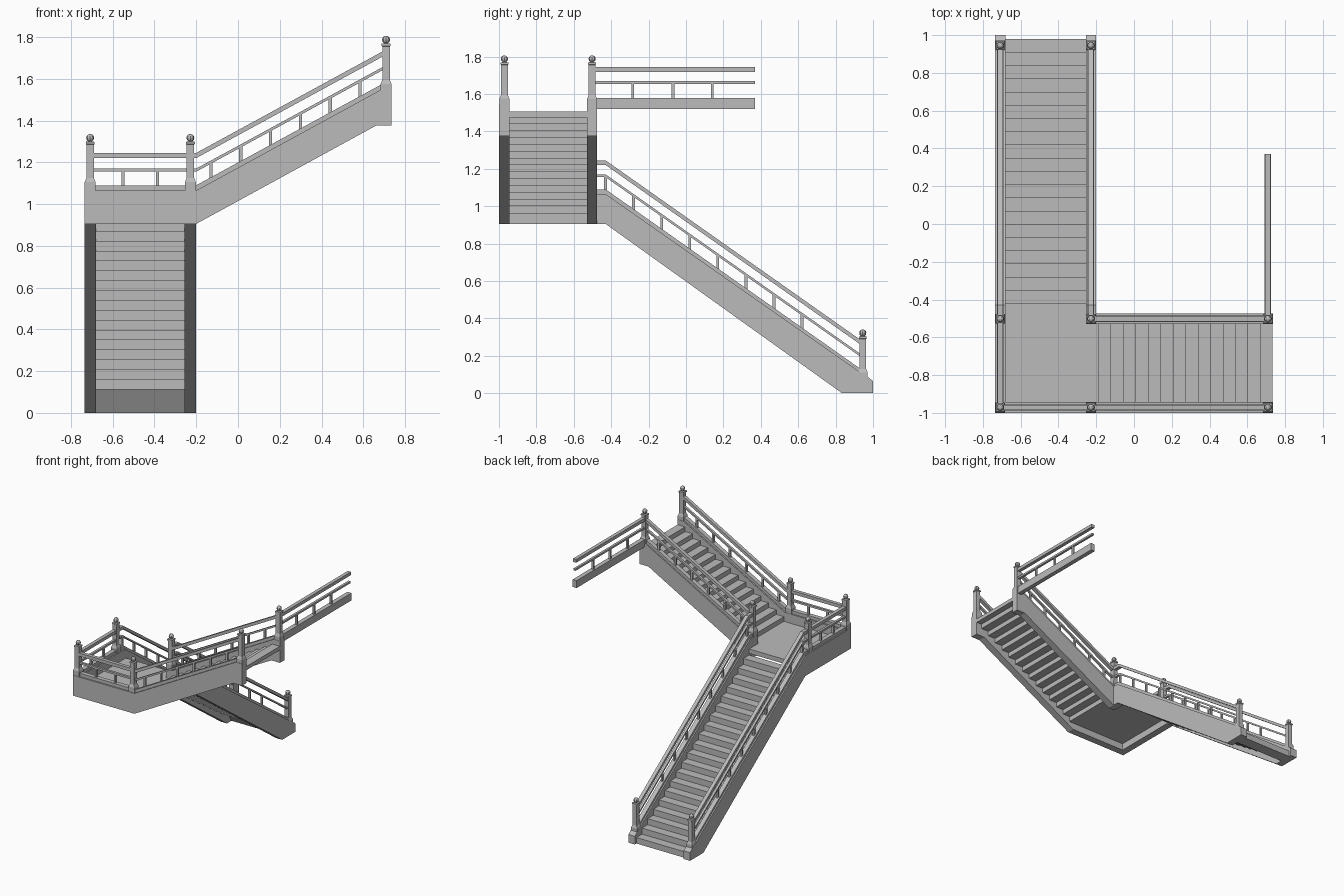
import bpy
import bmesh
from mathutils import Matrix

cube = bpy.data.objects.get("Cube")
if cube:
    bpy.data.objects.remove(cube, do_unlink=True)

stone = bpy.data.materials.new("plain_grey")
stone.use_nodes = True
GREY = (0.5, 0.5, 0.5, 1)
stone.diffuse_color = GREY
stone.node_tree.nodes["Principled BSDF"].inputs["Base Color"].default_value = GREY


def finish(name, bm):
    bmesh.ops.recalc_face_normals(bm, faces=bm.faces)
    mesh = bpy.data.meshes.new(name)
    bm.to_mesh(mesh)
    bm.free()
    mesh.materials.append(stone)
    obj = bpy.data.objects.new(name, mesh)
    bpy.context.collection.objects.link(obj)
    return obj


def add_slab(bm, profile, axis, lo, hi):
    """Extrude a (run, z) outline; the run goes along x or y."""
    place = (lambda u, w, z: (u, w, z)) if axis == "x" else (lambda u, w, z: (w, u, z))
    face = bm.faces.new([bm.verts.new(place(u, lo, z)) for u, z in profile])
    new = bmesh.ops.extrude_face_region(bm, geom=[face])["geom"]
    shift = place(0, hi - lo, 0)
    bmesh.ops.translate(bm, vec=shift, verts=[v for v in new if isinstance(v, bmesh.types.BMVert)])


def slab(name, profile, axis, lo, hi):
    bm = bmesh.new()
    add_slab(bm, profile, axis, lo, hi)
    return finish(name, bm)


def height(path, u):
    for (a, za), (b, zb) in zip(path, path[1:]):
        if a <= u <= b:
            return za + (zb - za) * (u - a) / (b - a)
    return path[-1][1]


def balustrade(name, path, axis, centre, posts, base=(0, 0.025)):
    """Base rail, middle rail, handrail and short balusters along a path."""
    bm = bmesh.new()
    for lo, hi, width in ((*base, 0.035), (0.09, 0.105, 0.018), (0.155, 0.18, 0.028)):
        outline = [(u, z + lo) for u, z in path] + [(u, z + hi) for u, z in reversed(path)]
        add_slab(bm, outline, axis, centre - width / 2, centre + width / 2)
    r = 0.0075
    for u in posts:
        a, b = height(path, u - r), height(path, u + r)
        foot, head = base[1] - 0.003, 0.093
        add_slab(bm, [(u - r, a + foot), (u + r, b + foot), (u + r, b + head), (u - r, a + head)],
                 axis, centre - r, centre + r)
    return finish(name, bm)


def newel(name, x, y, deck):
    """Square post with a flared foot, a cap, a neck and a faceted finial."""
    bm = bmesh.new()
    rings = ((-0.05, 0.026), (0.015, 0.026), (0.035, 0.018), (0.195, 0.018),
             (0.197, 0.021), (0.208, 0.021), (0.21, 0.01), (0.22, 0.01))
    prev = None
    for dz, r in rings:
        ring = [bm.verts.new((x + sx * r, y + sy * r, deck + dz))
                for sx, sy in ((-1, -1), (1, -1), (1, 1), (-1, 1))]
        if prev:
            for i in range(4):
                j = (i + 1) % 4
                bm.faces.new((prev[i], prev[j], ring[j], ring[i]))
        else:
            bm.faces.new(ring)
        prev = ring
    bm.faces.new(prev)
    bmesh.ops.create_uvsphere(bm, u_segments=8, v_segments=6, radius=0.019,
                              matrix=Matrix.Translation((x, y, deck + 0.227)))
    return finish(name, bm)


def stair_outline(start, run, first, rise, count, back, drop):
    """Zigzag top and underside of a flight, in climbing order."""
    top, under = [], []
    for k in range(count):
        u, z = start + run * k, first + rise * k
        top += [(u, z), (u, z + rise)]
        under += [(u + back, z - drop), (u + back, z + rise - drop)]
    end = start + run * count
    top.append((end, first + rise * count))
    under.append((end, first + rise * count - drop))
    return top, under


LEFT, MID, RIGHT = -0.708, -0.228, 0.709
FRONT, BACK = -0.971, -0.502
HALF = 0.0275
DECK, BASE, TOP = 0.993, 0.905, 1.065

# Lower flight stringers, the outer one carrying on past the landing
lower_end = [(-0.43, TOP), (0.92, 0.12), (0.97, 0.088), (1, 0.065), (1, 0), (0.834, 0), (-0.43, BASE)]
slab("outer_lower_stringer", [(-1, BASE), (-1, TOP)] + lower_end, "y", -0.735, -0.68)
slab("inner_lower_stringer", [(-0.475, BASE), (-0.475, TOP)] + lower_end, "y", -0.255, -0.2)

# Upper flight stringers, the front one carrying on past the landing
upper_end = [(-0.2, TOP), (0.68, 1.545), (0.735, 1.545), (0.735, 1.375), (0.66, 1.375), (-0.2, BASE)]
slab("front_upper_stringer", [(-0.68, BASE), (-0.68, TOP)] + upper_end, "x", -1, -0.943)
slab("back_upper_stringer", [(-0.255, BASE), (-0.255, TOP)] + upper_end, "x", -0.53, -0.475)

# Lower steps, climbing towards the front, closed at the foot
rise = DECK / 21
top, under = stair_outline(0.98, -0.07, 0, rise, 20, -0.02, 0.03)
under = [(0.89, 0), (0.85, 0.064)] + under[5:]
slab("lower_steps", top + under[::-1], "y", -0.69, -0.245)

# Upper steps
top, under = stair_outline(-0.19, 0.066, DECK, (1.505 - DECK) / 14, 14, 0.02, 0.03)
slab("upper_steps", top + under[::-1], "x", -0.95, -0.52)

# Landing floor
slab("landing_floor", [(-0.95, DECK - 0.035), (-0.42, DECK - 0.035), (-0.42, DECK), (-0.95, DECK)],
     "y", -0.69, -0.245)
slab("landing_edge", [(-0.25, DECK - 0.035), (-0.165, DECK - 0.035), (-0.165, DECK), (-0.25, DECK)],
     "x", -0.95, -0.52)

# Balustrades
lower_path = [(BACK, TOP), (-0.43, TOP), (0.94, 0.1)]
lower_posts = [-0.43 + 0.15 * i for i in range(8)]
for name, x in (("outer", LEFT), ("inner", MID)):
    balustrade(name + "_lower_balustrade", lower_path, "y", x, lower_posts)
upper_path = [(MID, TOP), (-0.2, TOP), (RIGHT, 1.56)]
upper_posts = [-0.13 + 0.143 * i for i in range(6)]
for name, y in (("front", FRONT), ("back", BACK)):
    balustrade(name + "_upper_balustrade", upper_path, "x", y, upper_posts)
balustrade("landing_front_balustrade", [(LEFT, TOP), (MID, TOP)], "x", FRONT, (-0.55, -0.385))
balustrade("landing_side_balustrade", [(FRONT, TOP), (BACK, TOP)], "y", LEFT, (-0.815, -0.66))
balustrade("gallery_balustrade", [(BACK, 1.563), (0.37, 1.563)], "y", RIGHT,
           (-0.285, -0.07, 0.14), base=(-0.043, 0.015))

# Newel posts
for name, x, y, deck in (
        ("foot_outer", LEFT, 0.945, 0.095), ("foot_inner", MID, 0.945, 0.095),
        ("landing_outer_back", LEFT, BACK, 1.09), ("landing_inner_back", MID, BACK, 1.09),
        ("landing_outer_front", LEFT, FRONT, 1.09), ("landing_inner_front", MID, FRONT, 1.09),
        ("top_front", RIGHT, FRONT, 1.56), ("top_back", RIGHT, BACK, 1.56)):
    newel(name + "_newel", x, y, deck)
